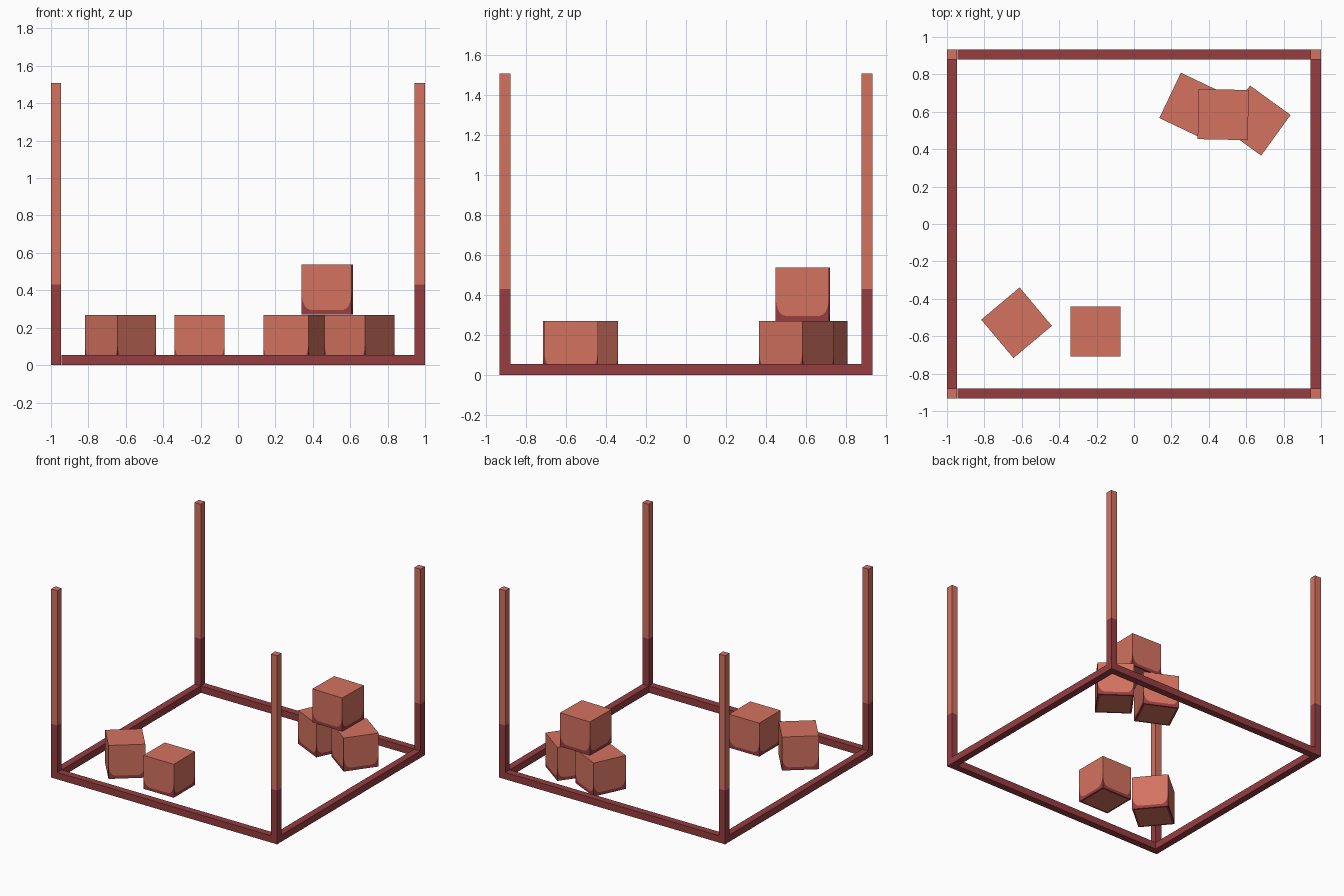
import bpy, bmesh, math

if "Cube" in bpy.data.objects:
    bpy.data.objects.remove(bpy.data.objects["Cube"])


def material(name, rgb):
    m = bpy.data.materials.new(name)
    m.diffuse_color = (*rgb, 1)
    m.use_nodes = True
    m.node_tree.nodes["Principled BSDF"].inputs["Base Color"].default_value = m.diffuse_color
    return m


LIGHT = material("light terracotta", (0.66, 0.17, 0.115))
DARK = material("dark red", (0.31, 0.048, 0.053))

HX, HY, W = 1.0, 0.934, 0.055   # frame half sizes, beam thickness
POST_H, SPLIT = 1.508, 0.43     # post height, colour change height
S = 0.268                       # crate size


def finish(name, bm, loc=(0, 0, 0), turn=0):
    bmesh.ops.remove_doubles(bm, verts=bm.verts, dist=1e-5)
    bmesh.ops.recalc_face_normals(bm, faces=bm.faces)
    me = bpy.data.meshes.new(name)
    bm.to_mesh(me)
    bm.free()
    me.materials.append(LIGHT)
    me.materials.append(DARK)
    ob = bpy.data.objects.new(name, me)
    ob.location = loc
    ob.rotation_euler.z = math.radians(turn)
    bpy.context.collection.objects.link(ob)
    return ob


def box(name, size, loc, split=None):
    """Dark box; above the split height its faces are light."""
    bm = bmesh.new()
    bmesh.ops.create_cube(bm, size=1)
    for v in bm.verts:
        v.co = [c * s for c, s in zip(v.co, size)]
    if split is not None:
        cut = split - size[2] / 2
        bmesh.ops.bisect_plane(bm, geom=bm.verts[:] + bm.edges[:] + bm.faces[:],
                               plane_co=(0, 0, cut), plane_no=(0, 0, 1))
    for f in bm.faces:
        above = split is not None and f.calc_center_median().z > cut
        f.material_index = 0 if above else 1
    return finish(name, bm, loc)


def crate(name, x, y, z, turn):
    """Light cube with a worn dark band that climbs at the lower corners."""
    half = [(0, 0.11), (0.006, 0.075), (0.016, 0.048), (0.03, 0.032), (0.05, 0.024)]
    curve = half + [(S - u, h) for u, h in reversed(half)]
    r = S / 2
    bm = bmesh.new()

    def face(points, mat):
        f = bm.faces.new([bm.verts.new(p) for p in points])
        f.material_index = mat
        return f

    for k in range(4):
        c, s = round(math.cos(k * math.pi / 2)), round(math.sin(k * math.pi / 2))

        def at(u, h):
            return (c * (u - r) + s * r, s * (u - r) - c * r, h)

        for (u0, h0), (u1, h1) in zip(curve, curve[1:]):
            face([at(u0, 0), at(u1, 0), at(u1, h1), at(u0, h0)], 1)
            face([at(u0, h0), at(u1, h1), at(u1, S), at(u0, S)], 0)
    corners = [(-r, -r), (r, -r), (r, r), (-r, r)]
    face([(a, b, S) for a, b in corners], 0)
    # underside: light panel with a dark rim
    inner = [(a * 0.88, b * 0.88) for a, b in corners]
    face([(a, b, 0) for a, b in reversed(inner)], 0)
    for i in range(4):
        j = (i + 1) % 4
        face([(*corners[j], 0), (*corners[i], 0), (*inner[i], 0), (*inner[j], 0)], 1)
    return finish(name, bm, (x, y, z), turn)


# corner posts
for sx, a in ((-1, "left"), (1, "right")):
    for sy, b in ((-1, "front"), (1, "back")):
        box(f"{b}_{a}_post", (W, W, POST_H),
            (sx * (HX - W / 2), sy * (HY - W / 2), POST_H / 2), SPLIT)

# ground beams between the posts
for s, a, b in ((-1, "front", "left"), (1, "back", "right")):
    box(f"{a}_beam", (2 * (HX - W), W, W), (0, s * (HY - W / 2), W / 2))
    box(f"{b}_beam", (W, 2 * (HY - W), W), (s * (HX - W / 2), 0, W / 2))

# crates
crate("front_left_crate", -0.628, -0.528, 0, 40)
crate("front_middle_crate", -0.206, -0.575, 0, 0)
crate("back_stack_left_crate", 0.314, 0.63, 0, -25.5)
crate("back_stack_right_crate", 0.65, 0.553, 0, -36)
crate("back_stack_top_crate", 0.477, 0.585, S + 0.002, -1.2)
